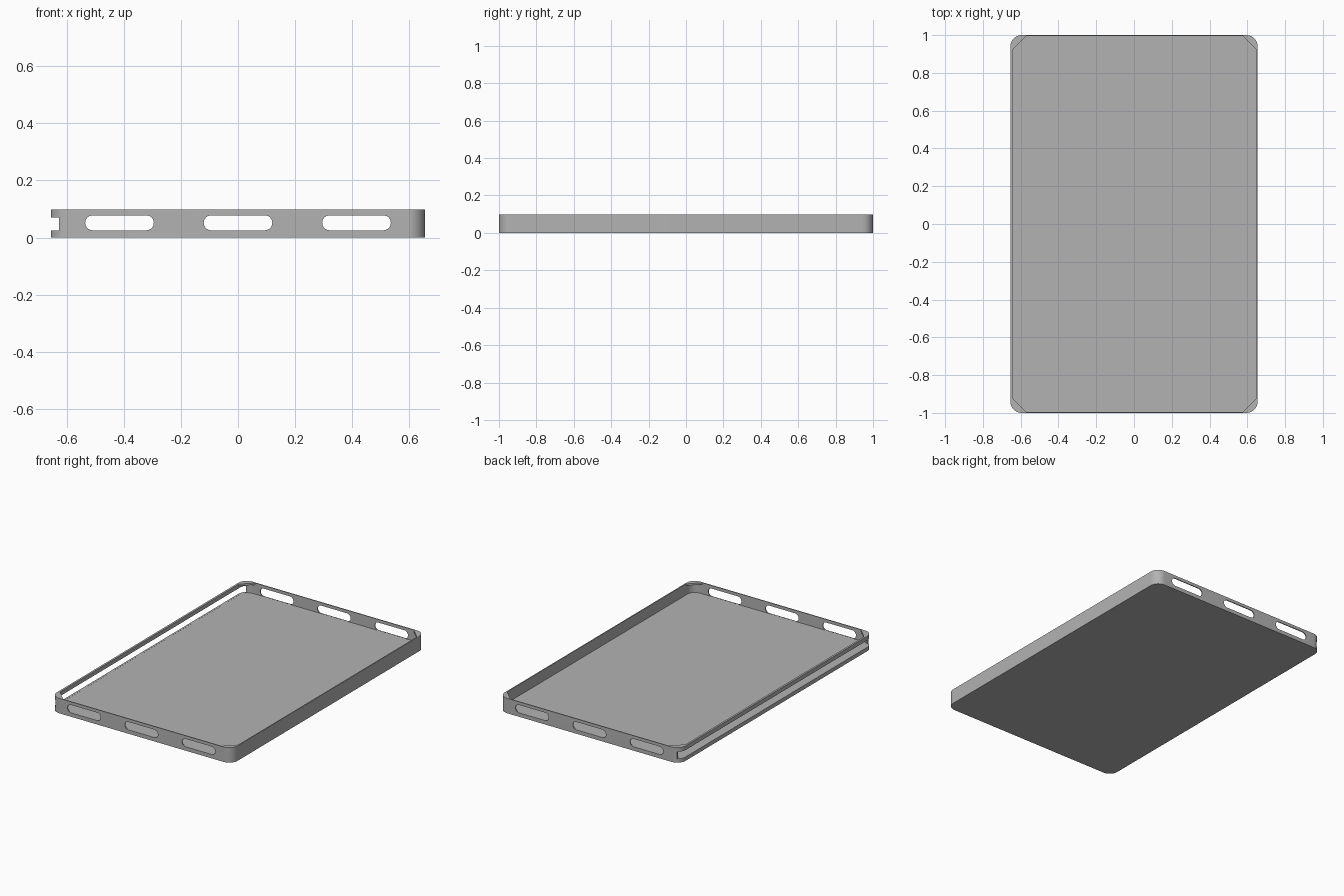
import bpy, bmesh, math

if "Cube" in bpy.data.objects:
    bpy.data.objects.remove(bpy.data.objects["Cube"], do_unlink=True)

HALF_X, HALF_Y, HEIGHT = 0.655, 1.0, 0.098
FLOOR, TAB_UNDERSIDE = 0.025, 0.086
INNER_LEFT, INNER_RIGHT, INNER_Y = -0.642, 0.648, 0.994

grey = bpy.data.materials.new("mid_grey")
grey.use_nodes = True
colour = (0.45, 0.45, 0.45, 1)
grey.diffuse_color = colour
grey.node_tree.nodes["Principled BSDF"].inputs["Base Color"].default_value = colour


def slab(name, x0, x1, y0, y1, z0, z1, radius=0.0, steps=12):
    """Vertical prism with a rectangular outline; one step gives cut corners."""
    outline = []
    corners = ((x1, y1, -1, -1), (x0, y1, 1, -1), (x0, y0, 1, 1), (x1, y0, -1, 1))
    for i, (x, y, sx, sy) in enumerate(corners):
        if radius == 0:
            outline.append((x, y))
            continue
        for k in range(steps + 1):
            a = math.pi / 2 * (i + k / steps)
            outline.append((x + radius * (sx + math.cos(a)),
                            y + radius * (sy + math.sin(a))))
    bm = bmesh.new()
    base = bm.faces.new([bm.verts.new((x, y, z0)) for x, y in outline])
    top = bmesh.ops.extrude_face_region(bm, geom=[base])["geom"]
    bmesh.ops.translate(bm, vec=(0, 0, z1 - z0),
                        verts=[v for v in top if isinstance(v, bmesh.types.BMVert)])
    bmesh.ops.recalc_face_normals(bm, faces=bm.faces)
    mesh = bpy.data.meshes.new(name)
    bm.to_mesh(mesh)
    bm.free()
    mesh.materials.append(grey)
    obj = bpy.data.objects.new(name, mesh)
    bpy.context.collection.objects.link(obj)
    return obj


def cut(target, cutter):
    """Subtract a cutter for good and discard it."""
    cutter.hide_render = True
    bpy.context.view_layer.objects.active = target
    mod = target.modifiers.new(cutter.name, "BOOLEAN")
    mod.operation, mod.solver, mod.object = "DIFFERENCE", "EXACT", cutter
    bpy.ops.object.modifier_apply(modifier=mod.name)
    bpy.data.objects.remove(cutter, do_unlink=True)


# Solid tray blank with rounded corners
tray = slab("tray", -HALF_X, HALF_X, -HALF_Y, HALF_Y, 0, HEIGHT, 0.06)

# Pocket: rounded below, cut corners above so that small corner tabs remain
cut(tray, slab("pocket", INNER_LEFT, INNER_RIGHT, -INNER_Y, INNER_Y,
               FLOOR, TAB_UNDERSIDE, 0.053))
cut(tray, slab("mouth", INNER_LEFT, INNER_RIGHT, -INNER_Y, INNER_Y,
               TAB_UNDERSIDE - 0.002, HEIGHT + 0.05, 0.07, steps=1))

# Three long rounded openings through both end walls
for x in (-0.415, 0, 0.415):
    slot = slab("slot", x - 0.12, x + 0.12, -0.026, 0.026, -1.1, 1.1, 0.0255)
    slot.rotation_euler.x = math.pi / 2
    slot.location.z = FLOOR + 0.0265
    bpy.context.view_layer.update()
    cut(tray, slot)

# Full-length slit in one long wall
cut(tray, slab("slit", -0.75, -0.627, -1.1, 1.1, FLOOR + 0.0005, 0.071))

# Smooth corners with crisp edges
bpy.ops.object.select_all(action="DESELECT")
tray.select_set(True)
bpy.context.view_layer.objects.active = tray
bpy.ops.object.shade_smooth_by_angle(angle=math.radians(30))
